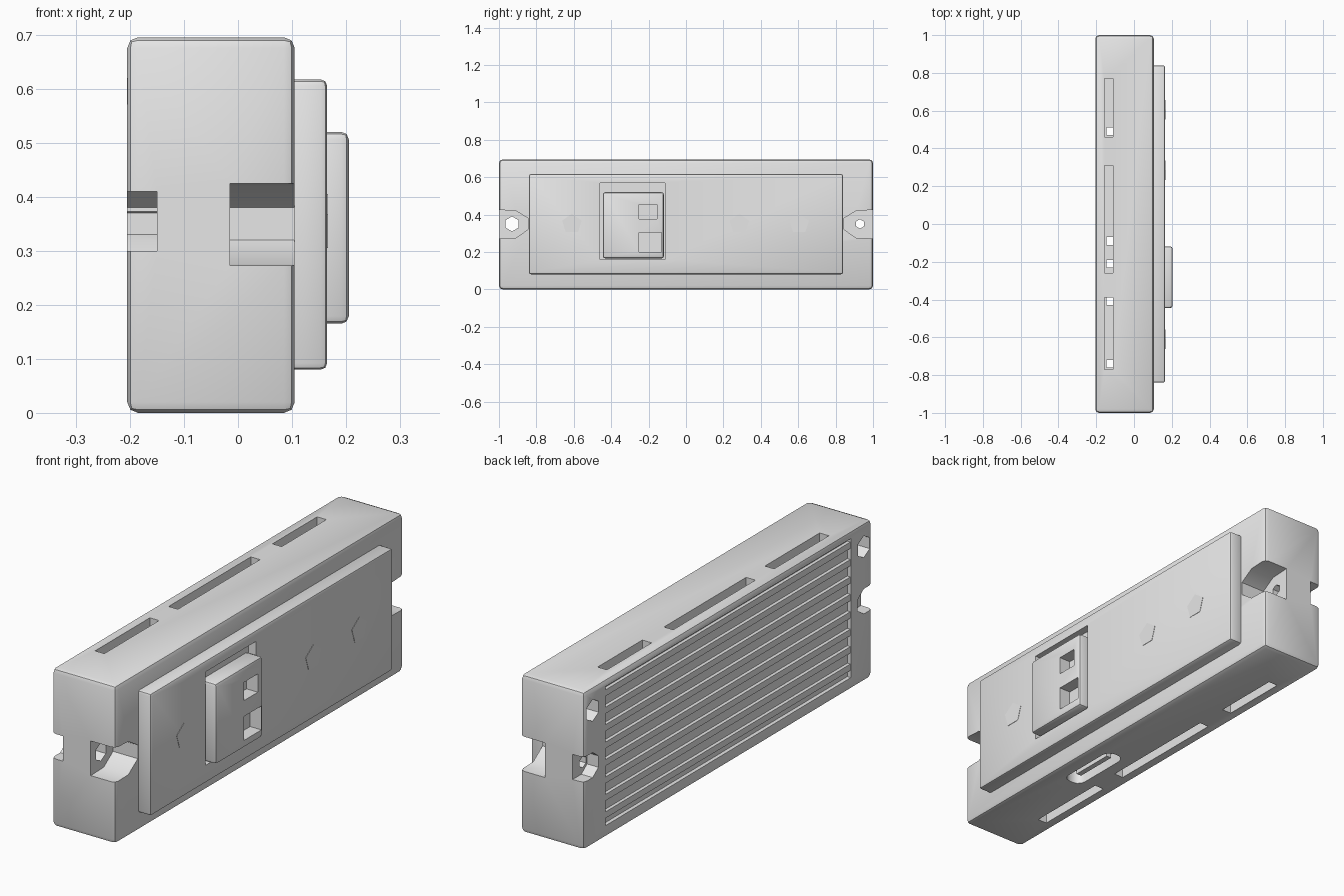
import bpy, bmesh, math
from mathutils import Matrix

old = bpy.data.objects.get("Cube")
if old:
    bpy.data.objects.remove(old, do_unlink=True)

grey = bpy.data.materials.new("plain grey")
grey.use_nodes = True
grey.diffuse_color = (0.8, 0.8, 0.8, 1)
grey.node_tree.nodes["Principled BSDF"].inputs["Base Color"].default_value = (0.8, 0.8, 0.8, 1)


def finish(name, bm):
    bmesh.ops.recalc_face_normals(bm, faces=bm.faces)
    mesh = bpy.data.meshes.new(name)
    bm.to_mesh(mesh)
    bm.free()
    mesh.materials.append(grey)
    obj = bpy.data.objects.new(name, mesh)
    bpy.context.collection.objects.link(obj)
    return obj


def box(name, x, y, z, bevel=0.0, segments=1):
    """Box from (min, max) ranges with optional bevelled edges."""
    bm = bmesh.new()
    bmesh.ops.create_cube(bm, size=1)
    for v in bm.verts:
        v.co = [(lo + hi) / 2 + c * (hi - lo) for c, (lo, hi) in zip(v.co, (x, y, z))]
    if bevel:
        bmesh.ops.bevel(bm, geom=bm.edges[:], offset=bevel, segments=segments,
                        profile=0.5, affect='EDGES')
    return finish(name, bm)


def prism(name, points, x0, x1):
    """Outline of (y, z) points extruded along x."""
    bm = bmesh.new()
    face = bm.faces.new([bm.verts.new((x0, y, z)) for y, z in points])
    ext = bmesh.ops.extrude_face_region(bm, geom=[face])
    verts = [g for g in ext["geom"] if isinstance(g, bmesh.types.BMVert)]
    bmesh.ops.translate(bm, verts=verts, vec=(x1 - x0, 0, 0))
    return finish(name, bm)


def disc(name, y, z, radius, sides, x0, x1):
    angles = [math.pi / 2 + math.tau * i / sides for i in range(sides)]
    return prism(name, [(y + radius * math.cos(a), z + radius * math.sin(a)) for a in angles], x0, x1)


def oval_slot(name, x, y, z):
    """Box whose upright edges are rounded."""
    obj = box(name, x, y, z)
    bm = bmesh.new()
    bm.from_mesh(obj.data)
    upright = [e for e in bm.edges if abs(e.verts[0].co.z - e.verts[1].co.z) > 0.001]
    bmesh.ops.bevel(bm, geom=upright, offset=(x[1] - x[0]) * 0.4, segments=3,
                    profile=0.5, affect='EDGES')
    bm.to_mesh(obj.data)
    bm.free()
    return obj


def cut(target, cutter):
    mod = target.modifiers.new("cut", 'BOOLEAN')
    mod.operation = 'DIFFERENCE'
    mod.solver = 'EXACT'
    mod.object = cutter
    bpy.context.view_layer.objects.active = target
    bpy.ops.object.modifier_apply(modifier=mod.name)
    bpy.data.objects.remove(cutter, do_unlink=True)


# Main housing
body = box("housing", (-0.205, 0.105), (-1, 1), (0.0, 0.695), 0.02, 2)

# Mounting notches, screw holes and rear corner sockets at both ends
for s in (-1, 1):
    front = [(s * 1.1, 0.27), (s * 0.91, 0.275), (s * 0.845, 0.32),
             (s * 0.845, 0.38), (s * 0.91, 0.42), (s * 1.1, 0.43)]
    rear = [(s * 1.1, 0.30), (s * 0.94, 0.30), (s * 0.90, 0.33),
            (s * 0.90, 0.38), (s * 0.94, 0.41), (s * 1.1, 0.41)]
    cut(body, prism("notch_cutter", front, -0.015, 0.2))
    cut(body, prism("rear_notch_cutter", rear, -0.3, -0.15))
    cut(body, disc("screw_cutter", s * 0.93, 0.35, 0.04 if s < 0 else 0.025, 6, -0.3, 0.05))
    cut(body, disc("corner_cutter", s * 0.94, 0.595, 0.048, 6, -0.3, -0.13))

# Recessed rear field for the grille
cut(body, box("grille_cutter", (-0.3, -0.188), (-0.85, 0.85), (0.055, 0.665)))

# Vent slots along the upper and lower faces
for y in ((-0.77, -0.39), (-0.26, 0.31), (0.46, 0.77)):
    for z in ((0.61, 0.8), (-0.1, 0.085)):
        cut(body, box("vent_cutter", (-0.155, -0.11), y, z))
for y in (-0.74, -0.41, -0.21, -0.09, 0.49):
    cut(body, box("vent_through_cutter", (-0.145, -0.112), (y - 0.02, y + 0.02), (-0.1, 0.8)))

# Port in the underside with its tongue
cut(body, oval_slot("port_cutter", (-0.055, 0.035), (-0.43, -0.13), (-0.1, 0.06)))
box("port_tongue", (-0.022, 0.002), (-0.38, -0.18), (0.012, 0.062))

# Horizontal rear grille ribs
for i in range(8):
    z = 0.10 + i * 0.0765
    prism("grille_rib", [(-0.85, z - 0.014), (0.85, z - 0.014), (0.85, z + 0.014), (-0.85, z + 0.014)],
          -0.203, -0.18)

# Raised front panel with a pocket for the connector
panel = box("panel", (0.09, 0.165), (-0.84, 0.84), (0.08, 0.617), 0.012, 2)
cut(panel, box("pocket_cutter", (0.13, 0.3), (-0.46, -0.112), (0.16, 0.57)))

# Flush five-sided fasteners on the panel
for y in (-0.61, 0.285, 0.605):
    disc("panel_fastener", y, 0.35, 0.055, 5, 0.162, 0.1665)

# Connector block with two sockets
block = box("connector_block", (0.12, 0.205), (-0.445, -0.118), (0.165, 0.52), 0.014, 2)
for y, z in (((-0.25, -0.155), (0.375, 0.455)), ((-0.25, -0.13), (0.20, 0.305))):
    cut(block, box("socket_cutter", (0.15, 0.3), y, z))

# Smooth shading with sharp edges kept
bpy.ops.object.select_all(action='DESELECT')
for obj in (body, panel, block):
    obj.select_set(True)
bpy.context.view_layer.objects.active = body
bpy.ops.object.shade_smooth_by_angle(angle=math.radians(35))
